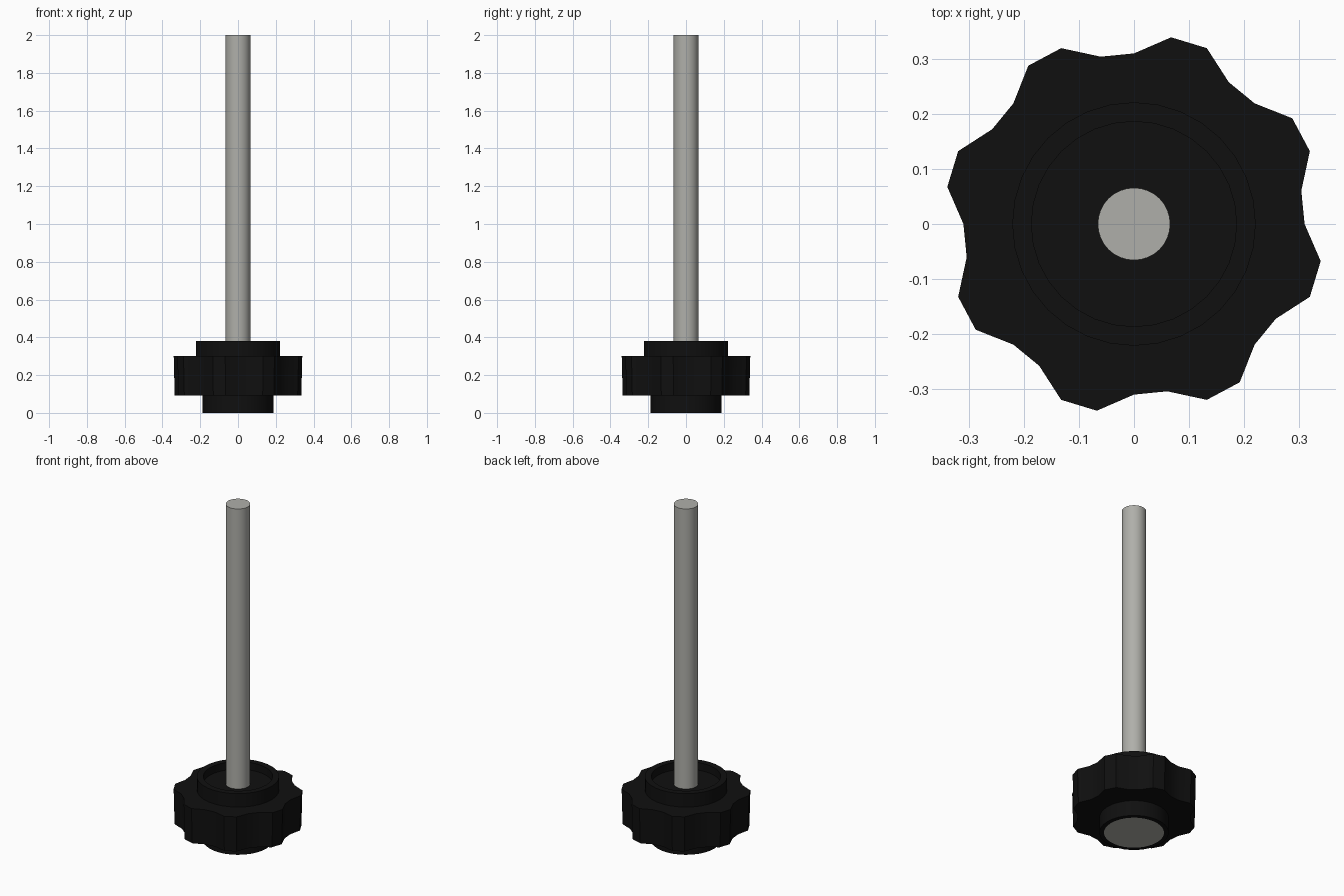
import bpy, bmesh, math

if "Cube" in bpy.data.objects:
    bpy.data.objects.remove(bpy.data.objects["Cube"])

def material(name, rgb):
    m = bpy.data.materials.new(name)
    m.diffuse_color = (*rgb, 1)
    m.use_nodes = True
    m.node_tree.nodes["Principled BSDF"].inputs["Base Color"].default_value = m.diffuse_color
    return m

black = material("black_plastic", (0.005, 0.005, 0.005))
steel = material("steel_grey", (0.43, 0.43, 0.40))

SIDES = 32

def lobed(k, scale=1.0):
    # eight lobes: two low corners, then two high corners
    return (0.311 if k % 4 < 2 else 0.347) * scale

def rings_object(name, rings, mat):
    """Stack rings of (radius or radius function, z), capping both ends."""
    bm = bmesh.new()
    loops = []
    for radius, z in rings:
        loop = []
        for k in range(SIDES):
            a = 2 * math.pi * k / SIDES
            r = radius(k) if callable(radius) else radius
            loop.append(bm.verts.new((r * math.cos(a), r * math.sin(a), z)))
        loops.append(loop)
    for lo, hi in zip(loops, loops[1:]):
        for k in range(SIDES):
            n = (k + 1) % SIDES
            bm.faces.new((lo[k], lo[n], hi[n], hi[k]))
    bm.faces.new(loops[0][::-1])
    bm.faces.new(loops[-1])
    bmesh.ops.recalc_face_normals(bm, faces=bm.faces)
    mesh = bpy.data.meshes.new(name)
    bm.to_mesh(mesh)
    bm.free()
    mesh.materials.append(mat)
    ob = bpy.data.objects.new(name, mesh)
    bpy.context.collection.objects.link(ob)
    bpy.ops.object.select_all(action='DESELECT')
    ob.select_set(True)
    bpy.context.view_layer.objects.active = ob
    bpy.ops.object.shade_smooth_by_angle(angle=math.radians(20))
    return ob

# Knob: lower hub, lobed grip, upper collar with a shallow recess
knob = rings_object("knob", [
    (0.162, 0.0), (0.187, 0.0), (0.187, 0.092),
    (lambda k: lobed(k, 0.985), 0.092), (lobed, 0.30),
    (0.222, 0.30), (0.222, 0.38), (0.187, 0.38),
    (0.187, 0.335), (0.06, 0.335)], black)

# Grey face of the hub underneath
for p in knob.data.polygons:
    if len(p.vertices) == SIDES and p.center.z < 0.01:
        knob.data.materials.append(steel)
        p.material_index = 1

# Straight rod
rings_object("rod", [(0.066, 0.30), (0.066, 2.0)], steel)
